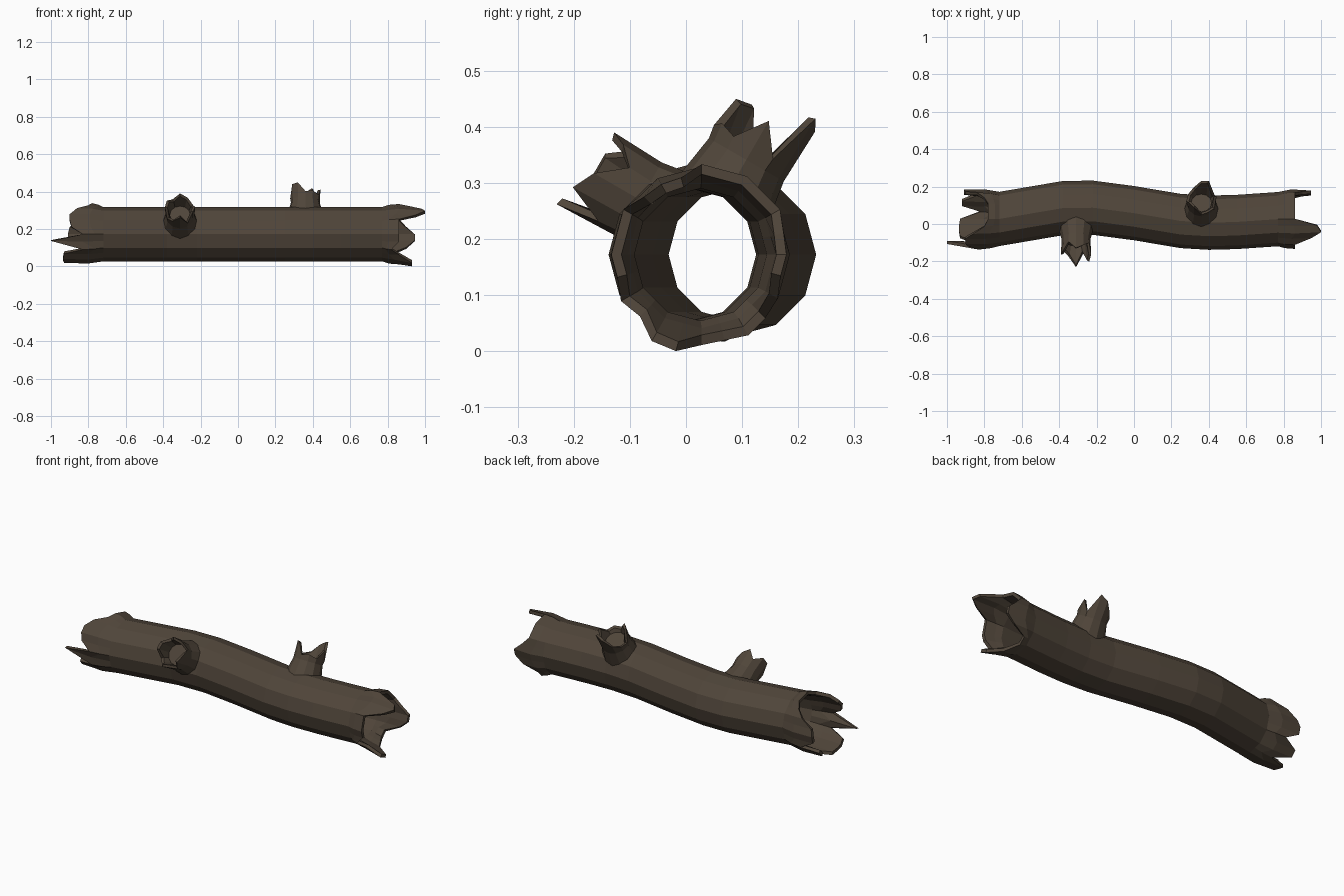
import bpy, bmesh
from math import sin, cos, radians, sqrt

if "Cube" in bpy.data.objects:
    bpy.data.objects.remove(bpy.data.objects["Cube"])

bark = bpy.data.materials.new("dark bark brown")
bark.diffuse_color = (0.08, 0.06, 0.042, 1)
bark.use_nodes = True
bark.node_tree.nodes["Principled BSDF"].inputs["Base Color"].default_value = bark.diffuse_color

CZ, R, WALL = 0.172, 0.145, 0.027
N = 24  # twelve flat sides, each split at its middle


def make_object(name, rings, closed, cap_last):
    """Skin a list of equal-length rings into one flat-shaded mesh."""
    bm = bmesh.new()
    vs = [[bm.verts.new(p) for p in ring] for ring in rings]
    n = len(rings[0])
    pairs = list(zip(vs, vs[1:])) + ([(vs[-1], vs[0])] if closed else [])
    for a, b in pairs:
        for i in range(n):
            j = (i + 1) % n
            bm.faces.new((a[i], a[j], b[j], b[i]))
    if cap_last:
        bm.faces.new(vs[-1])
    bmesh.ops.recalc_face_normals(bm, faces=bm.faces[:])
    me = bpy.data.meshes.new(name)
    bm.to_mesh(me)
    bm.free()
    me.materials.append(bark)
    ob = bpy.data.objects.new(name, me)
    bpy.context.collection.objects.link(ob)
    return ob


def point(x, y, r, i):
    a = radians(15 * i)  # 0 = back (+y), 90 = up
    if i % 2:
        r *= cos(radians(15))  # middle of a flat side
    return (x, y + r * cos(a), CZ + r * sin(a))


# Winding centre line of the log (x, y)
path = [(-.72, .027), (-.55, .056), (-.38, .085), (-.22, .087), (0, .058),
        (.25, .016), (.4, .007), (.55, .011), (.77, .026)]

# Splinter reach along x every 15 degrees, from the back over the top
left = [.91, .90, .84, .80, .78, .78, .78, .80, .86, .90, .90, .89,
        .83, 1.0, .83, .93, .935, .935, .93, .82, .92, .92, .83, .91]
right = [.945, .90, .86, .86, .86, .86, .86, .98, 1.0, .95, .86, .86,
         .86, .86, .82, .86, .93, .93, .86, .84, .82, .82, .90, .945]


def end_rings(reach, base, side, droop):
    """Outer flare, outer tip, inner tip and inner flare of a broken end."""
    y = 0.028
    flare, tip, tip_in, flare_in = [], [], [], []
    for i, e in enumerate(reach):
        r = 0.166 - 0.12 * max(0, e - 0.82)
        if droop and i in (16, 17):  # lowest splinter bends to the ground
            r = 0.178 / (cos(radians(15)) if i % 2 else 1)
        xm = base + 0.4 * (e - base)
        flare.append(point(side * xm, y, 0.157, i))
        tip.append(point(side * e, y, r, i))
        tip_in.append(point(side * e, y, r - 0.018, i))
        flare_in.append(point(side * xm, y, 0.131, i))
    return flare, tip, tip_in, flare_in


# Hollow log: outside skin left to right, then inside skin back again
lf, lt, lti, lfi = end_rings(left, .72, -1, False)
rf, rt, rti, rfi = end_rings(right, .77, 1, True)
outer = [[point(x, y, R, i) for i in range(N)] for x, y in path]
inner = [[point(x, y, R - WALL, i) for i in range(N)] for x, y in reversed(path)]
make_object("hollow_log", [lt, lf] + outer + [rf, rt, rti, rfi] + inner + [lfi, lti],
            True, False)


# Broken branch stubs with a recessed floor
def stub(name, cx, cy, angle, up, lengths):
    a = radians(angle)
    u = (cos(a), sin(a))                    # branch axis in the y-z plane
    w = (-up * sin(a), up * cos(a))         # across the branch

    def ring(r, along):
        pts = []
        for k in range(12):
            f = radians(30 * k)
            p = r * sin(f)
            d = along(k, p)
            pts.append((cx + r * cos(f), cy + d * u[0] + p * w[0],
                        CZ + d * u[1] + p * w[1]))
        return pts

    make_object(name, [
        ring(.092, lambda k, p: sqrt(.135 ** 2 - p * p)),
        ring(.077, lambda k, p: .195),
        ring(.081, lambda k, p: lengths[k]),
        ring(.067, lambda k, p: lengths[k] - .004),
        ring(.055, lambda k, p: .205)], False, True)


stub("front_branch_stub", -.31, .087, 150, -1,
     [.29, .24, .27, .295, .25, .29, .29, .24, .26, .32, .24, .31])
stub("top_branch_stub", .36, .01, 60, 1,
     [.275, .22, .23, .22, .28, .285, .22, .23, .25, .30, .32, .22])
